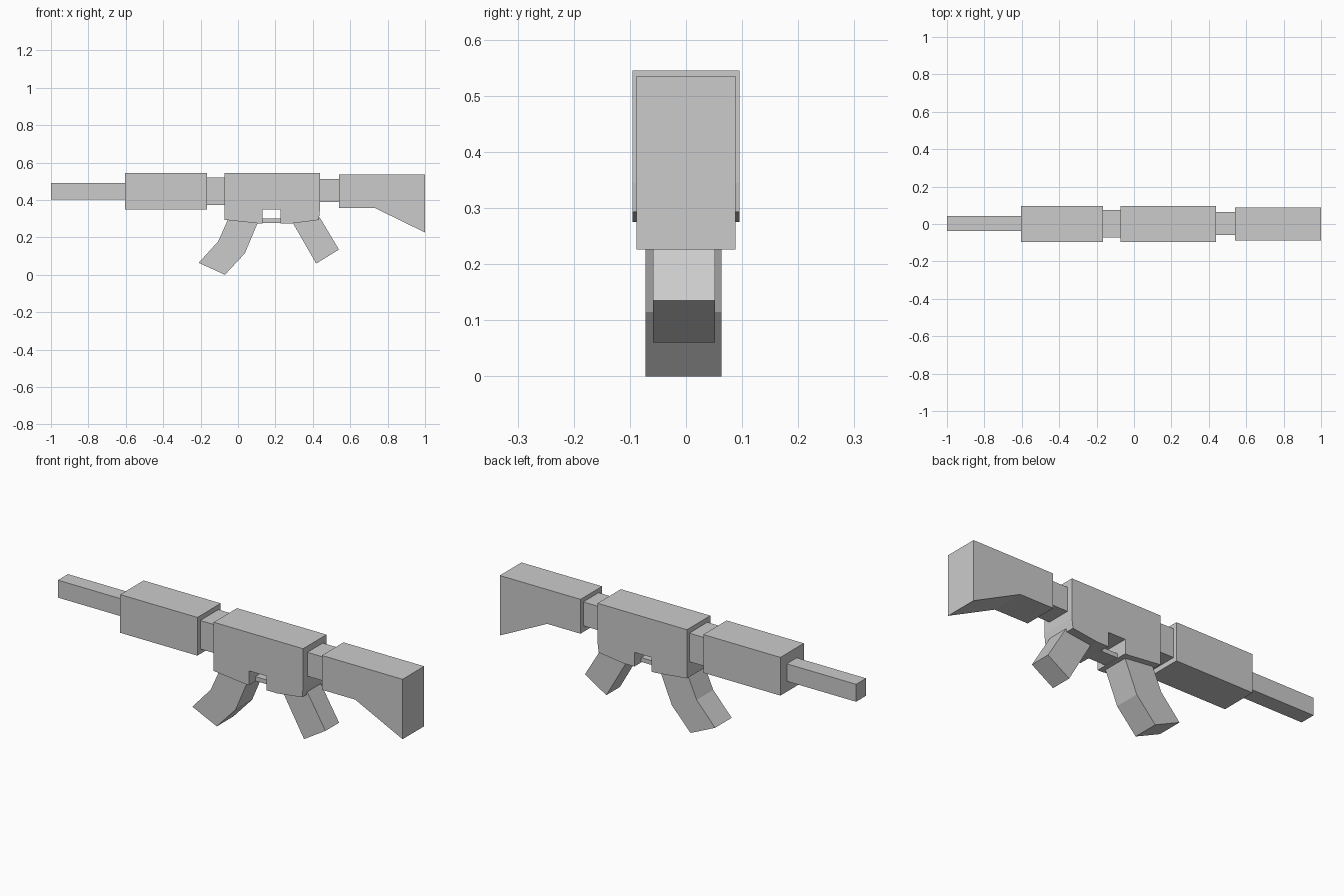
import bpy
import bmesh


def extrude_profile(name, points, y0, y1):
    """Extrude an x-z outline between two y positions."""
    bm = bmesh.new()
    front = bm.faces.new([bm.verts.new((x, y0, z)) for x, z in points])
    side = bmesh.ops.extrude_face_region(bm, geom=[front])
    verts = [g for g in side["geom"] if isinstance(g, bmesh.types.BMVert)]
    bmesh.ops.translate(bm, vec=(0, y1 - y0, 0), verts=verts)
    bmesh.ops.recalc_face_normals(bm, faces=bm.faces)
    mesh = bpy.data.meshes.new(name)
    bm.to_mesh(mesh)
    bm.free()
    obj = bpy.data.objects.new(name, mesh)
    bpy.context.collection.objects.link(obj)
    return obj


def block(name, x0, x1, z0, z1, y0, y1):
    return extrude_profile(name, [(x0, z0), (x1, z0), (x1, z1), (x0, z1)], y0, y1)


# Barrel, handguard and the two narrow connectors
block("barrel", -1.0, -0.605, 0.402, 0.492, -0.038, 0.043)
block("handguard", -0.605, -0.165, 0.348, 0.545, -0.095, 0.095)
block("front_connector", -0.165, -0.072, 0.373, 0.52, -0.071, 0.076)
block("rear_connector", 0.438, 0.542, 0.39, 0.513, -0.06, 0.065)

# Receiver with a trigger opening cut up from its underside
extrude_profile("receiver", [
    (-0.072, 0.545), (-0.072, 0.294), (0.105, 0.275), (0.13, 0.275),
    (0.13, 0.348), (0.228, 0.348), (0.228, 0.275), (0.29, 0.275),
    (0.432, 0.293), (0.438, 0.345), (0.438, 0.545)], -0.095, 0.095)

# Thin guard bridging the trigger opening
block("trigger_guard", 0.12, 0.24, 0.278, 0.3, -0.045, 0.04)

# Bent magazine
extrude_profile("magazine", [
    (-0.05, 0.3), (-0.057, 0.288), (-0.105, 0.18), (-0.21, 0.064), (-0.07, 0.0),
    (0.037, 0.115), (0.105, 0.277), (0.1, 0.3)], -0.072, 0.063)

# Slanted pistol grip
extrude_profile("grip", [
    (0.28, 0.3), (0.418, 0.06), (0.54, 0.135), (0.436, 0.308)], -0.059, 0.052)

# Shoulder stock with a flared lower edge
extrude_profile("stock", [
    (0.54, 0.535), (0.54, 0.358), (0.73, 0.358),
    (1.0, 0.226), (1.0, 0.535)], -0.088, 0.088)
